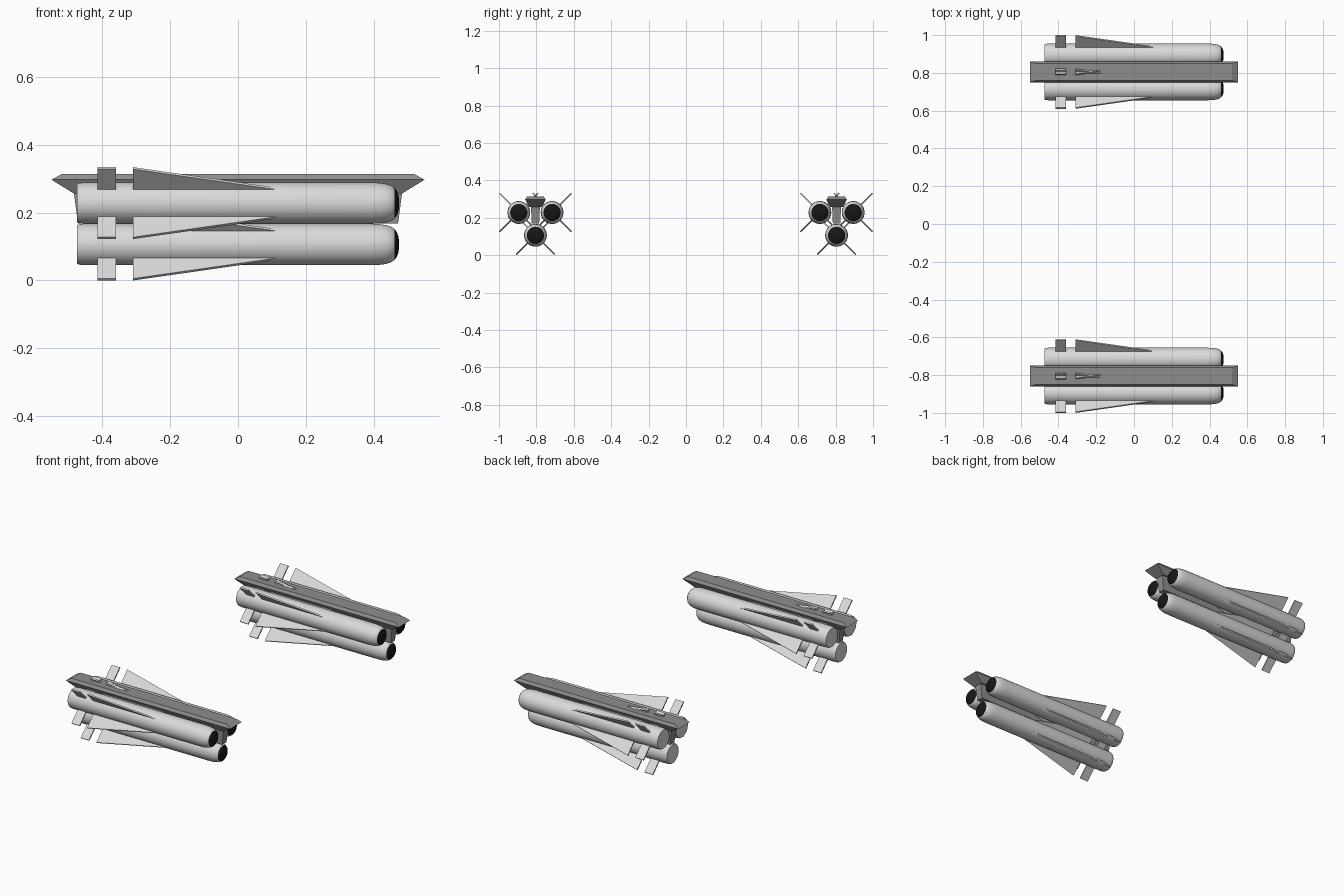
import bpy, bmesh, math
from mathutils import Matrix, Vector

if "Cube" in bpy.data.objects:
    bpy.data.objects.remove(bpy.data.objects["Cube"])


def material(name, r, g, b):
    m = bpy.data.materials.new(name)
    m.diffuse_color = (r, g, b, 1)
    m.use_nodes = True
    m.node_tree.nodes["Principled BSDF"].inputs["Base Color"].default_value = m.diffuse_color
    return m


LIGHT = material("light grey", 0.70, 0.70, 0.70)
DARK = material("mid grey", 0.27, 0.27, 0.27)
BLACK = material("seeker black", 0.008, 0.008, 0.008)


def finish(bm, name, mats):
    bmesh.ops.recalc_face_normals(bm, faces=bm.faces[:])
    me = bpy.data.meshes.new(name)
    bm.to_mesh(me)
    bm.free()
    for m in mats:
        me.materials.append(m)
    ob = bpy.data.objects.new(name, me)
    bpy.context.collection.objects.link(ob)
    return ob


def skin(bm, rings):
    """Join closed loops of points into a capped solid."""
    loops = [[bm.verts.new(p) for p in ring] for ring in rings]
    for a, b in zip(loops, loops[1:]):
        n = len(a)
        for i in range(n):
            bm.faces.new((a[i], a[(i + 1) % n], b[(i + 1) % n], b[i]))
    bm.faces.new(loops[0])
    bm.faces.new(loops[-1])


def rect(hx, hy, z):
    return [(-hx, -hy, z), (hx, -hy, z), (hx, hy, z), (-hx, hy, z)]


SIDES = 40
NOSE_X = 0.461
BODY = [(-0.475, 0.056), (-0.470, 0.059), (-0.455, 0.061), (0.39, 0.061),
        (0.415, 0.0602), (0.435, 0.0575), (0.450, 0.053), (NOSE_X, 0.046),
        (0.468, 0.037), (0.473, 0.024), (0.475, 0.008)]


def missile_body(name, loc):
    bm = bmesh.new()
    skin(bm, [[(x, r * math.cos(2 * math.pi * i / SIDES), r * math.sin(2 * math.pi * i / SIDES))
               for i in range(SIDES)] for x, r in BODY])
    # dark seeker dome at the nose
    for f in bm.faces:
        f.material_index = int(f.calc_center_median().x > NOSE_X)
    ob = finish(bm, name, [LIGHT, BLACK])
    ob.location = loc
    bpy.context.view_layer.objects.active = ob
    ob.select_set(True)
    bpy.ops.object.shade_smooth_by_angle(angle=math.radians(35))
    ob.select_set(False)


# planforms as (x, radius)
CONTROL_FIN = [(-0.415, 0.04), (-0.36, 0.04), (-0.36, 0.146), (-0.415, 0.146)]
WING = [(-0.31, 0.04), (0.12, 0.04), (0.12, 0.059), (-0.31, 0.146)]
HALF = 0.004


def fins(name, outline, loc):
    bm = bmesh.new()
    for k in range(4):
        rot = Matrix.Rotation(math.radians(45 + 90 * k), 4, 'X')
        skin(bm, [[rot @ Vector((x, s, r)) for x, r in outline] for s in (-HALF, HALF)])
    finish(bm, name, [LIGHT]).location = loc


# two launchers, each a rail carrying three missiles
for side, cy in (("front", -0.805), ("back", 0.805)):
    # carrier rail with tapered edges and ends
    bm = bmesh.new()
    skin(bm, [rect(0.485, 0.034, 0.257), rect(0.55, 0.055, 0.297), rect(0.52, 0.044, 0.314)])
    finish(bm, side + "_rail", [DARK]).location.y = cy
    # central pylon between the missiles
    bm = bmesh.new()
    skin(bm, [rect(0.472, 0.020, 0.168), rect(0.484, 0.024, 0.260)])
    finish(bm, side + "_pylon", [DARK]).location.y = cy
    # missiles
    for tag, dy, z in (("left", -0.089, 0.228), ("right", 0.089, 0.228), ("lower", 0, 0.106)):
        loc = (0, cy + dy, z)
        missile_body(f"{side}_{tag}_missile", loc)
        fins(f"{side}_{tag}_control_fins", CONTROL_FIN, loc)
        fins(f"{side}_{tag}_wings", WING, loc)
